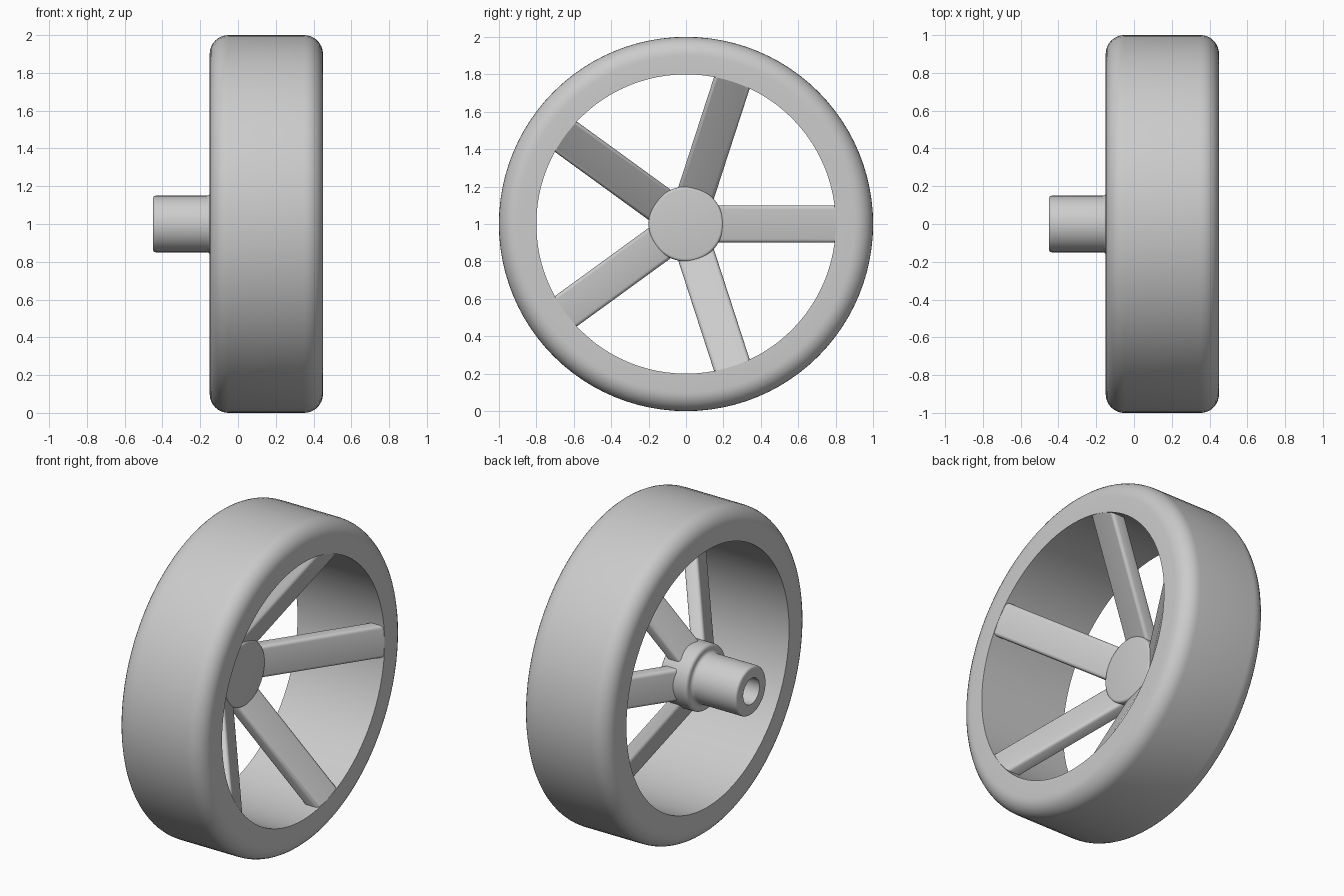
import bpy
import bmesh
from math import sin, cos, pi, radians
from mathutils import Matrix, Vector

cube = bpy.data.objects.get("Cube")
if cube:
    bpy.data.objects.remove(cube, do_unlink=True)

grey = bpy.data.materials.new("light_grey")
grey.use_nodes = True
COLOUR = (0.6, 0.6, 0.6, 1)
grey.diffuse_color = COLOUR
grey.node_tree.nodes["Principled BSDF"].inputs["Base Color"].default_value = COLOUR

AXLE_Z = 1.0


def finish(bm, name):
    """Turn a bmesh into a smooth-shaded grey object at the axle height."""
    bmesh.ops.recalc_face_normals(bm, faces=bm.faces)
    mesh = bpy.data.meshes.new(name)
    bm.to_mesh(mesh)
    bm.free()
    mesh.materials.append(grey)
    obj = bpy.data.objects.new(name, mesh)
    obj.location.z = AXLE_Z
    bpy.context.collection.objects.link(obj)
    bpy.ops.object.select_all(action="DESELECT")
    obj.select_set(True)
    bpy.context.view_layer.objects.active = obj
    bpy.ops.object.shade_smooth_by_angle(angle=radians(30))
    return obj


def arc(x, r, radius, start, end, steps=8):
    """Rounded corner in the (x, radius) plane, angles in degrees."""
    angles = [radians(start + (end - start) * i / steps) for i in range(steps + 1)]
    return [(x + radius * cos(a), r + radius * sin(a)) for a in angles]


def lathe(name, profile, closed, steps=96):
    """Spin an (x, radius) profile around the x axis."""
    bm = bmesh.new()
    verts = [bm.verts.new((x, 0, r)) for x, r in profile]
    edges = [bm.edges.new(pair) for pair in zip(verts, verts[1:])]
    if closed:
        edges.append(bm.edges.new((verts[-1], verts[0])))
    bmesh.ops.spin(bm, geom=verts + edges, cent=(0, 0, 0), axis=(1, 0, 0),
                   angle=2 * pi, steps=steps, use_merge=False)
    bmesh.ops.remove_doubles(bm, verts=bm.verts, dist=0.0001)
    return finish(bm, name)


# Rim: straight bore, rounded outer shoulders
lathe("rim",
      [(-0.15, 0.8)] + arc(-0.05, 0.9, 0.1, 180, 90)
      + arc(0.35, 0.9, 0.1, 90, 0) + [(0.45, 0.8)], True)

# Hub: flat cap, collar, fillet, hollow shaft
lathe("hub",
      [(0.05, 0)] + arc(0.035, 0.185, 0.015, 0, 90, 4)
      + arc(-0.125, 0.18, 0.02, 90, 180, 5)
      + arc(-0.165, 0.17, 0.02, 360, 270, 5)
      + arc(-0.435, 0.135, 0.015, 90, 180, 4)
      + [(-0.45, 0.08), (-0.1, 0.08), (-0.1, 0)], False, 64)


# Spokes: slanted bars running from the cap out to the rim edge
def spoke(name, angle):
    thick, half_width, slope = 0.1, 0.1, 2 / 3
    front = [(0.1, 0.05 - 0.1 * slope), (0.8, 0.449), (0.84, 0.449)]
    back = [(r, x - thick) for r, x in reversed(front)]
    bm = bmesh.new()
    face = bm.faces.new([bm.verts.new((x, r, -half_width)) for r, x in front + back])
    extruded = bmesh.ops.extrude_face_region(bm, geom=[face])["geom"]
    bmesh.ops.translate(bm, vec=(0, 0, 2 * half_width),
                        verts=[v for v in extruded if isinstance(v, bmesh.types.BMVert)])
    long_edges = [e for e in bm.edges
                  if abs((e.verts[0].co - e.verts[1].co).y) > 0.01]
    bmesh.ops.bevel(bm, geom=long_edges, offset=0.02, segments=4,
                    profile=0.5, affect="EDGES")
    bm.transform(Matrix.Rotation(angle, 4, "X"))
    finish(bm, name)


for i in range(5):
    spoke(f"spoke_{i + 1}", 2 * pi * i / 5)
